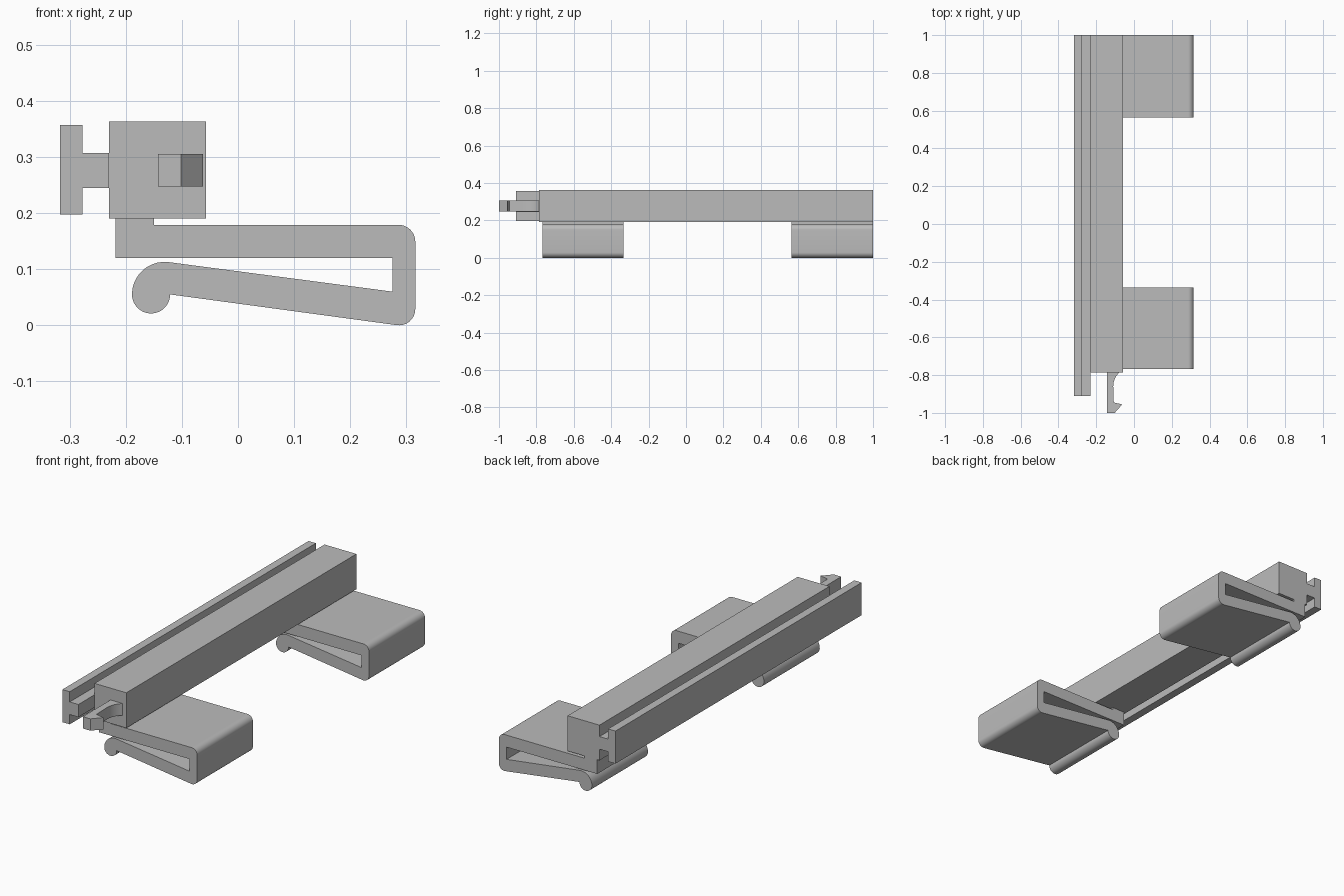
import bpy, bmesh, math

old = bpy.data.objects.get("Cube")
if old:
    bpy.data.objects.remove(old, do_unlink=True)

# One plain grey plastic
grey = bpy.data.materials.new("grey plastic")
grey.use_nodes = True
colour = (0.5, 0.5, 0.5, 1)
grey.diffuse_color = colour
grey.node_tree.nodes["Principled BSDF"].inputs["Base Color"].default_value = colour


def arc(cx, cz, r, start, end, steps=10):
    """Points on an arc, angles in degrees."""
    angles = [math.radians(start + (end - start) * i / steps) for i in range(steps + 1)]
    return [(cx + r * math.cos(a), cz + r * math.sin(a)) for a in angles]


def prism(name, profile, low, high, axis="y", smooth=False):
    """Extrude a closed profile along y (profile in xz) or z (profile in xy)."""
    bm = bmesh.new()
    place = (lambda u, v: (u, low, v)) if axis == "y" else (lambda u, v: (u, v, low))
    face = bm.faces.new([bm.verts.new(place(u, v)) for u, v in profile])
    solid = bmesh.ops.extrude_face_region(bm, geom=[face])
    moved = [g for g in solid["geom"] if isinstance(g, bmesh.types.BMVert)]
    step = (0, high - low, 0) if axis == "y" else (0, 0, high - low)
    bmesh.ops.translate(bm, verts=moved, vec=step)
    bmesh.ops.recalc_face_normals(bm, faces=bm.faces)
    mesh = bpy.data.meshes.new(name)
    bm.to_mesh(mesh)
    bm.free()
    obj = bpy.data.objects.new(name, mesh)
    bpy.context.collection.objects.link(obj)
    mesh.materials.append(grey)
    if smooth:
        bpy.ops.object.select_all(action="DESELECT")
        obj.select_set(True)
        bpy.context.view_layer.objects.active = obj
        bpy.ops.object.shade_smooth_by_angle(angle=math.radians(30))
    return obj


# Square main bar
prism("main_bar", [(-0.23, 0.19), (-0.057, 0.19), (-0.057, 0.363), (-0.23, 0.363)], -0.785, 1)

# T-shaped side rail, longer than the bar at the front
prism("side_rail", [(-0.23, 0.245), (-0.23, 0.307), (-0.277, 0.307), (-0.277, 0.357),
                    (-0.317, 0.357), (-0.317, 0.197), (-0.277, 0.197), (-0.277, 0.245)], -0.91, 1)

# Folded spring clips with a curled lip
clip = [(-0.218, 0.19), (-0.218, 0.12), (0.275, 0.12), (0.275, 0.06)]
clip += arc(-0.131, 0.055, 0.058, 82, 180)            # top of the curl
clip += arc(-0.155, 0.055, 0.034, 180, 360, 16)       # round lip
clip += arc(0.287, 0.029, 0.029, 262, 360)            # lower outer corner
clip += arc(0.286, 0.149, 0.03, 0, 90)                # upper outer corner
clip += [(-0.15, 0.179), (-0.15, 0.19)]
for name, low, high in (("front_clip", -0.768, -0.335), ("back_clip", 0.565, 1)):
    prism(name, clip, low, high, smooth=True)

# Snap hook on the front end: flared root, thin stem, barbed tip
hook = [(-0.143, -0.785), (-0.143, -1), (-0.102, -1), (-0.062, -0.955), (-0.107, -0.945)]
hook += arc(-0.01, -0.86, 0.1, 180, 132, 8)
hook += [(-0.085, -0.785)]
prism("snap_hook", hook, 0.247, 0.305, axis="z", smooth=True)
